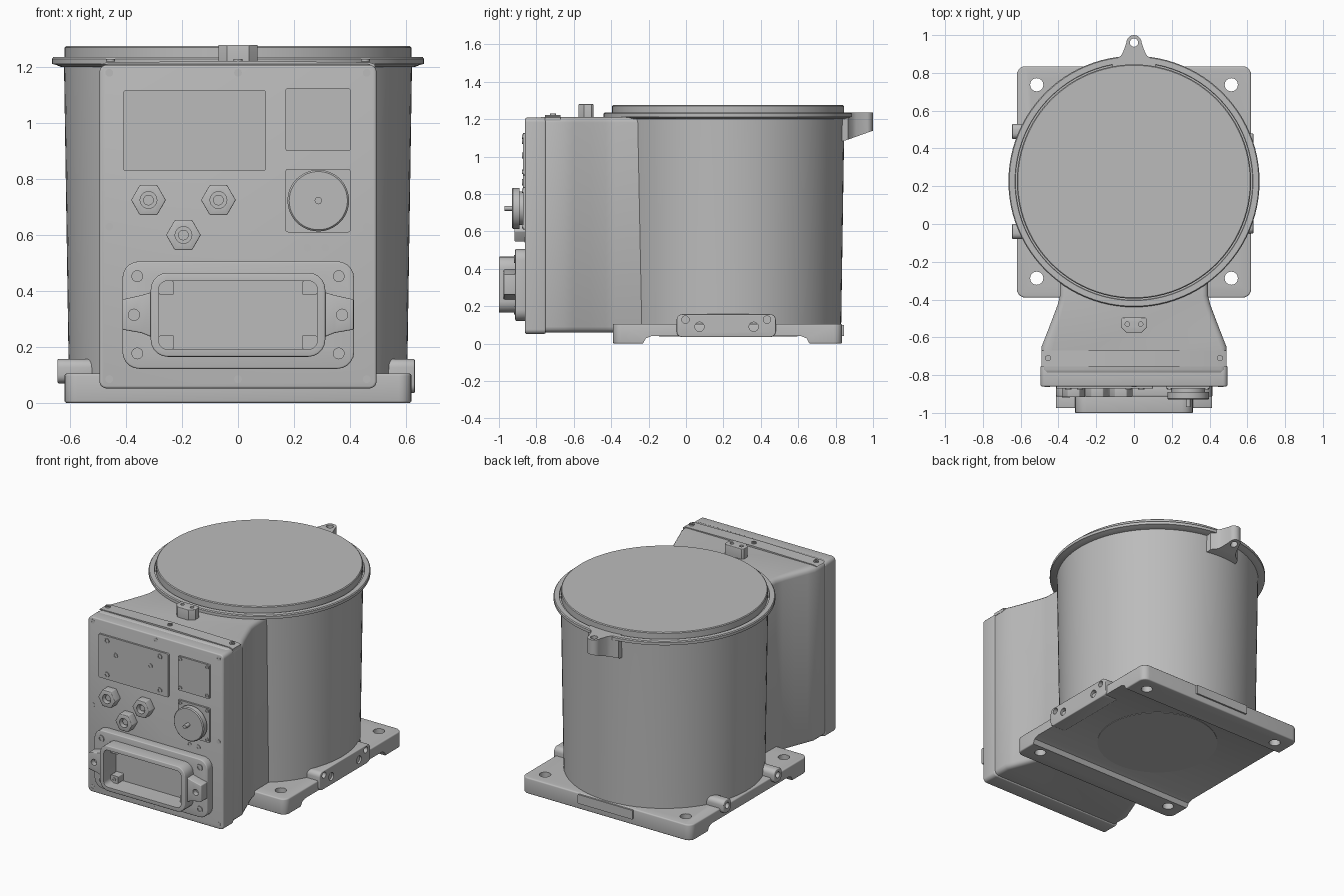
import bpy
import bmesh
from math import cos, sin, pi, radians

cube = bpy.data.objects.get("Cube")
if cube:
    bpy.data.objects.remove(cube, do_unlink=True)

grey = bpy.data.materials.new("grey metal")
grey.use_nodes = True
grey.diffuse_color = (0.5, 0.5, 0.5, 1)
grey.node_tree.nodes["Principled BSDF"].inputs["Base Color"].default_value = (0.5, 0.5, 0.5, 1)
parts = []
FACE = -0.86          # y of the front panel
DRUM_Y = 0.225        # y of the drum axis


def finish(name, bm):
    bmesh.ops.remove_doubles(bm, verts=bm.verts, dist=1e-5)
    bmesh.ops.recalc_face_normals(bm, faces=bm.faces)
    mesh = bpy.data.meshes.new(name)
    bm.to_mesh(mesh)
    bm.free()
    obj = bpy.data.objects.new(name, mesh)
    obj.data.materials.append(grey)
    bpy.context.collection.objects.link(obj)
    parts.append(obj)
    return obj


def place(u, v, w, axis):
    return {"x": (w, u, v), "y": (u, w, v), "z": (u, v, w)}[axis]


def prism(name, outline, lo, hi, axis, bevel=0):
    """Extrude a closed outline along an axis."""
    bm = bmesh.new()
    a, b = ([bm.verts.new(place(u, v, w, axis)) for u, v in outline] for w in (lo, hi))
    bm.faces.new(a)
    bm.faces.new(b)
    for i in range(len(a)):
        bm.faces.new((a[i - 1], a[i], b[i], b[i - 1]))
    obj = finish(name, bm)
    if bevel:
        mod = obj.modifiers.new("bevel", "BEVEL")
        mod.width, mod.segments = bevel, 3
        mod.limit_method, mod.angle_limit = "ANGLE", radians(50)
        apply(obj, mod)
    return obj


def lathe(name, profile, centre, axis="z", sign=1, n=24):
    """Spin (radius, height) points round an axis through the centre."""
    bm = bmesh.new()
    rings = []
    for r, h in profile:
        ring = []
        for i in range(n):
            t = 2 * pi * i / n
            p = place(r * cos(t), r * sin(t), h * sign, axis)
            ring.append(bm.verts.new([c + q for c, q in zip(centre, p)]))
        rings.append(ring)
    for a, b in zip(rings, rings[1:]):
        for i in range(n):
            bm.faces.new((a[i - 1], a[i], b[i], b[i - 1]))
    return finish(name, bm)


def apply(obj, mod):
    bpy.context.view_layer.objects.active = obj
    bpy.ops.object.modifier_apply(modifier=mod.name)


def cut(cutter, *targets):
    for obj in targets:
        mod = obj.modifiers.new("cut", "BOOLEAN")
        mod.operation, mod.solver, mod.object = "DIFFERENCE", "EXACT", cutter
        apply(obj, mod)
    parts.remove(cutter)
    bpy.data.objects.remove(cutter, do_unlink=True)


def hole(target, u, v, r, lo, hi, axis):
    cut(prism("hole", circle(u, v, r), lo, hi, axis), target)


def circle(u, v, r, n=20):
    return [(u + r * cos(2 * pi * i / n), v + r * sin(2 * pi * i / n)) for i in range(n)]


def rounded(u0, u1, v0, v1, r, n=5):
    out = []
    corners = ((u1 - r, v1 - r), (u0 + r, v1 - r), (u0 + r, v0 + r), (u1 - r, v0 + r))
    for k, (u, v) in enumerate(corners):
        for i in range(n + 1):
            t = pi / 2 * (k + i / n)
            out.append((u + r * cos(t), v + r * sin(t)))
    return out


def mirrored(half):
    return half + [(-u, v) for u, v in reversed(half)]


def screw(name, x, z, y, r=0.016, h=0.005):
    """Socket-head screw on a face that looks forward."""
    profile = [(0, -0.005), (r, -0.005), (r, h), (r * 0.6, h), (r * 0.6, 0.001), (0, 0.001)]
    lathe(name, profile, (x, y, z), "y", -1, 16)


# Drum, rim and lid
lathe("drum", [(0, 0.05), (0.605, 0.05), (0.605, 0.11), (0.622, 1.215), (0, 1.215)],
      (0, DRUM_Y, 0), n=96)
lathe("rim", [(0, 1.2), (0.63, 1.2), (0.65, 1.208), (0.665, 1.212), (0.665, 1.23), (0.66, 1.236),
              (0.63, 1.236), (0.628, 1.228), (0.622, 1.228), (0, 1.228)], (0, DRUM_Y, 0), n=96)
lathe("lid", [(0, 1.22), (0.62, 1.22), (0.62, 1.27), (0.615, 1.275), (0, 1.275)],
      (0, DRUM_Y, 0), n=96)

# Base plate with a channel across its underside and four bolt holes
base = prism("base_plate", rounded(-0.62, 0.62, -0.39, 0.835, 0.045), 0, 0.105, "z", 0.008)
cut(prism("channel", [(-0.23, -0.1), (-0.23, 0), (-0.215, 0.028), (-0.185, 0.04), (0.615, 0.04),
                      (0.645, 0.028), (0.66, 0), (0.66, -0.1)], -1, 1, "x"), base)
for x in (-0.515, 0.515):
    for y in (-0.287, 0.737):
        hole(base, x, y, 0.035, -0.1, 0.3, "z")
lathe("bottom_cover", [(0, 0.05), (0.37, 0.05), (0.37, 0.037), (0, 0.037)], (0, DRUM_Y, 0), n=64)
prism("rear_pad", rounded(-0.2, 0.2, 0.04, 0.1, 0.004), 0.8, 0.846, "y")

# Side bracket and the two lugs opposite it
bracket = prism("side_bracket", rounded(-0.05, 0.48, 0.035, 0.157, 0.03), 0.53, 0.632, "x", 0.005)
for y, z, r in ((-0.003, 0.128, 0.02), (0.433, 0.128, 0.02), (0.072, 0.09, 0.025), (0.362, 0.09, 0.025)):
    hole(bracket, y, z, r, 0.59, 0.7, "x")
for y in (-0.04, 0.49):
    lug = prism("side_lug", rounded(y - 0.04, y + 0.04, 0.07, 0.157, 0.03), -0.645, -0.49, "x", 0.005)
    hole(lug, y, 0.117, 0.02, -0.7, -0.61, "x")

# Rear lifting eye with a sloping underside
tip = [(0.04 * cos(i * pi / 12), 0.96 + 0.04 * sin(i * pi / 12)) for i in range(13)]
eye = prism("rear_eye", [(0.12, 0.8), (0.11, 0.865), (0.07, 0.89), (0.058, 0.91)] + tip
            + [(-0.058, 0.91), (-0.07, 0.89), (-0.11, 0.865), (-0.12, 0.8)], 1.0, 1.236, "z")
cut(prism("slope", [(0.7, 0.9), (1.1, 0.9), (1.1, 1.165), (0.99, 1.135), (0.85, 1.085), (0.7, 1.07)],
          -1, 1, "x"), eye)
hole(eye, 0, 0.96, 0.022, 0.9, 1.4, "z")

# Front housing: flared neck, cover and top strip
neck = [(0.49, -0.8), (0.49, -0.65), (0.47, -0.6), (0.435, -0.51), (0.405, -0.43), (0.392, -0.38),
        (0.39, -0.2)]
prism("housing_neck", mirrored(neck), 0.06, 1.212, "z", 0.03)
prism("front_cover", rounded(-0.495, 0.495, 0.052, 1.208, 0.025), FACE, -0.75, "y", 0.008)
prism("top_strip", mirrored([(0.49, 1.19), (0.49, 1.21), (0.47, 1.217), (0, 1.223)])[:-1],
      -0.755, -0.67, "y")
for x in (-0.455, 0, 0.455):
    lathe("strip_screw", [(0, 0), (0.016, 0), (0.016, 0.009), (0.009, 0.009), (0.009, 0.004), (0, 0.004)],
          (x, -0.71, 1.22), n=16)
latch = prism("top_latch", mirrored([(0.06, -0.495), (0.07, -0.505), (0.07, -0.545), (0.04, -0.575)]),
              1.18, 1.28, "z", 0.004)
for x in (-0.035, 0.035):
    hole(latch, x, -0.53, 0.012, 1.25, 1.4, "z")

# Cover screws round the panel
for x, z in ((-0.46, 1.18), (0, 1.18), (0.46, 1.18), (-0.46, 0.63), (0.46, 0.63),
             (-0.46, 0.085), (0, 0.085), (0.46, 0.085)):
    screw("cover_screw", x, z, FACE, 0.014, 0.002)

# Access plates on the panel, each with a screw near its corners
for name, x0, x1, z0, z1, mx, mz, r in (
        ("wide_plate", -0.41, 0.1, 0.83, 1.117, 0.062, 0.032, 0.017),
        ("square_plate", 0.17, 0.402, 0.9, 1.125, 0.018, 0.018, 0.012),
        ("dial_plate", 0.17, 0.402, 0.61, 0.836, 0.018, 0.018, 0.012)):
    prism(name, rounded(x0, x1, z0, z1, 0.008), FACE - 0.012, FACE + 0.01, "y")
    for x in (x0 + mx, x1 - mx):
        for z in (z0 + mz, z1 - mz):
            screw(name + "_screw", x, z, FACE - 0.012, r)
for x in (-0.285, -0.03):
    screw("plate_stud", x, 1.005, FACE - 0.012, 0.016)

# Dial with a centre pin
lathe("dial", [(0, 0), (0.09, 0), (0.09, 0.03), (0.11, 0.03), (0.11, 0.064), (0.104, 0.07), (0, 0.07)],
      (0.287, FACE, 0.723), "y", -1, 48)
lathe("dial_pin", [(0, 0.06), (0.013, 0.06), (0.013, 0.11), (0, 0.11)],
      (0.287, FACE, 0.723), "y", -1, 16)

# Hexagonal cable glands
for x, z in ((-0.32, 0.725), (-0.07, 0.725), (-0.195, 0.6)):
    nut = prism("gland_nut", circle(x, z, 0.062, 6), FACE - 0.057, FACE + 0.01, "y", 0.004)
    hole(nut, x, z, 0.03, -1, FACE - 0.02, "y")
    lathe("gland_core", [(0, 0), (0.019, 0), (0.019, 0.04), (0, 0.04)], (x, FACE, z), "y", -1, 20)
for x in (0.248, 0.312):
    screw("indicator", x, 0.555, FACE, 0.015, 0.003)

# Large connector: flange, hollow collar, side ears and corner blocks
flange = prism("connector_flange", rounded(-0.413, 0.415, 0.122, 0.506, 0.06), FACE - 0.053, FACE + 0.01,
               "y", 0.006)
collar = prism("connector_collar", rounded(-0.312, 0.312, 0.165, 0.465, 0.06), -1, FACE - 0.03, "y", 0.006)
ears = []
for s in (-1, 1):
    ear = prism("connector_ear", [(s * 0.295, 0.23), (s * 0.345, 0.25), (s * 0.413, 0.262),
                                  (s * 0.413, 0.37), (s * 0.345, 0.385), (s * 0.295, 0.4)],
                -0.975, FACE - 0.03, "y", 0.005)
    hole(ear, s * 0.372, 0.315, 0.02, -1.1, -0.94, "y")
    ears.append(ear)
    for z in (0.177, 0.453):
        screw("flange_screw", s * 0.36, z, FACE - 0.053, 0.021, 0.006)
cut(prism("cavity", rounded(-0.283, 0.283, 0.192, 0.436, 0.03), -1.1, -0.872, "y"), flange, collar, *ears)
for x in (-0.255, 0.255):
    for z in (0.217, 0.411):
        prism("corner_block", rounded(x - 0.027, x + 0.027, z - 0.024, z + 0.024, 0.006), -0.93, -0.865, "y")
        screw("block_screw", x, z, -0.93, 0.012)

# Smooth round surfaces, keep hard edges
bpy.ops.object.select_all(action="DESELECT")
for obj in parts:
    obj.select_set(True)
bpy.context.view_layer.objects.active = parts[0]
bpy.ops.object.shade_smooth_by_angle(angle=radians(32))
